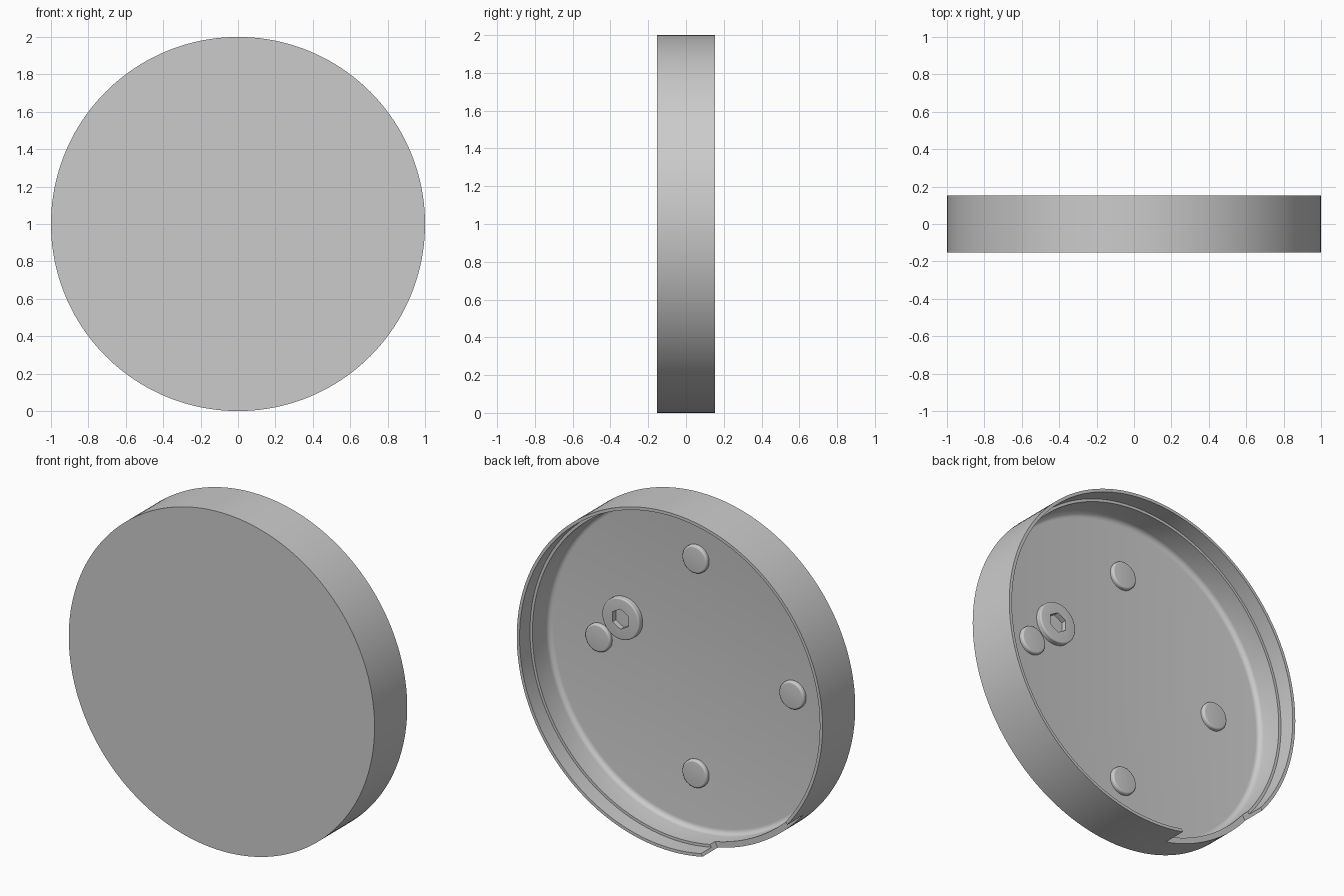
import bpy, bmesh
from math import sin, cos, pi, radians
from mathutils import Matrix, Vector

cube = bpy.data.objects.get("Cube")
if cube:
    bpy.data.objects.remove(cube, do_unlink=True)

grey = bpy.data.materials.new("plain_grey")
grey.use_nodes = True
grey.diffuse_color = (0.6, 0.6, 0.6, 1)
grey.node_tree.nodes["Principled BSDF"].inputs["Base Color"].default_value = grey.diffuse_color

FLOOR = -0.1     # inner floor of the cap, along y
BACK = 0.1525    # half depth


def make_object(name, bm):
    bmesh.ops.recalc_face_normals(bm, faces=bm.faces)
    mesh = bpy.data.meshes.new(name)
    bm.to_mesh(mesh)
    bm.free()
    mesh.materials.append(grey)
    obj = bpy.data.objects.new(name, mesh)
    bpy.context.collection.objects.link(obj)
    return obj


def lathe(name, profile, x=0, z=1, sides=64, phase=0):
    """Turn (radius, y) points around the y axis; the ends are capped."""
    bm = bmesh.new()
    rings = []
    for r, y in profile:
        rings.append([bm.verts.new((x + r * cos(2 * pi * i / sides + phase), y,
                                    z + r * sin(2 * pi * i / sides + phase)))
                      for i in range(sides)])
    for a, b in zip(rings, rings[1:]):
        for i in range(sides):
            j = (i + 1) % sides
            bm.faces.new((a[i], a[j], b[j], b[i]))
    bm.faces.new(rings[0])
    bm.faces.new(rings[-1])
    return make_object(name, bm)


def arc(r, y, radius, start, end, steps=5):
    """Rounded corner points about a centre (r, y)."""
    angles = [radians(start + (end - start) * i / steps) for i in range(steps + 1)]
    return [(r + radius * cos(a), y + radius * sin(a)) for a in angles]


def activate(obj):
    bpy.ops.object.select_all(action='DESELECT')
    obj.select_set(True)
    bpy.context.view_layer.objects.active = obj


def cut(obj, cutter):
    cutter.hide_render = True
    mod = obj.modifiers.new("cut", 'BOOLEAN')
    mod.operation = 'DIFFERENCE'
    mod.solver = 'EXACT'
    mod.object = cutter
    activate(obj)
    bpy.ops.object.modifier_apply(modifier=mod.name)
    bpy.data.objects.remove(cutter, do_unlink=True)


# Cap: flat front, thin wall with an inner step, filleted floor
cap = lathe("cap", [(1, -BACK), (1, BACK), (0.982, BACK), (0.982, 0.055), (0.966, 0.055)]
            + arc(0.936, FLOOR + 0.03, 0.03, 0, -90), sides=160)
# Notch in the rim, low on one side
bm = bmesh.new()
direction = radians(238.7)
bmesh.ops.create_cube(bm, size=1, matrix=(
    Matrix.Translation(Vector((cos(direction), 0.16, 1 + sin(direction))))
    @ Matrix.Rotation(-direction, 4, 'Y') @ Matrix.Diagonal((0.4, 0.3, 0.648, 1))))
cut(cap, make_object("notch_cutter", bm))

parts = [cap]

# Four round pads on the floor
for name, x, z in (("upper", 0, 1), ("lower", 0, -1), ("left", 1, 0), ("right", -1, 0)):
    parts.append(lathe(name + "_pad",
                       [(0.082, FLOOR - 0.01)] + arc(0.07, FLOOR + 0.012, 0.012, 0, 90),
                       x * 0.634, 1 + z * 0.634, sides=48))

# Screw head with a hexagonal socket
screw = lathe("screw_head", [(0.122, FLOOR - 0.02)] + arc(0.114, FLOOR + 0.026, 0.008, 0, 90),
              0.475, 1.16)
cut(screw, lathe("socket_cutter", [(0.06, FLOOR + 0.002), (0.06, 0)],
                 0.475, 1.16, sides=6, phase=pi / 2))
parts.append(screw)

for part in parts:
    activate(part)
    bpy.ops.object.shade_smooth_by_angle(angle=radians(30))
